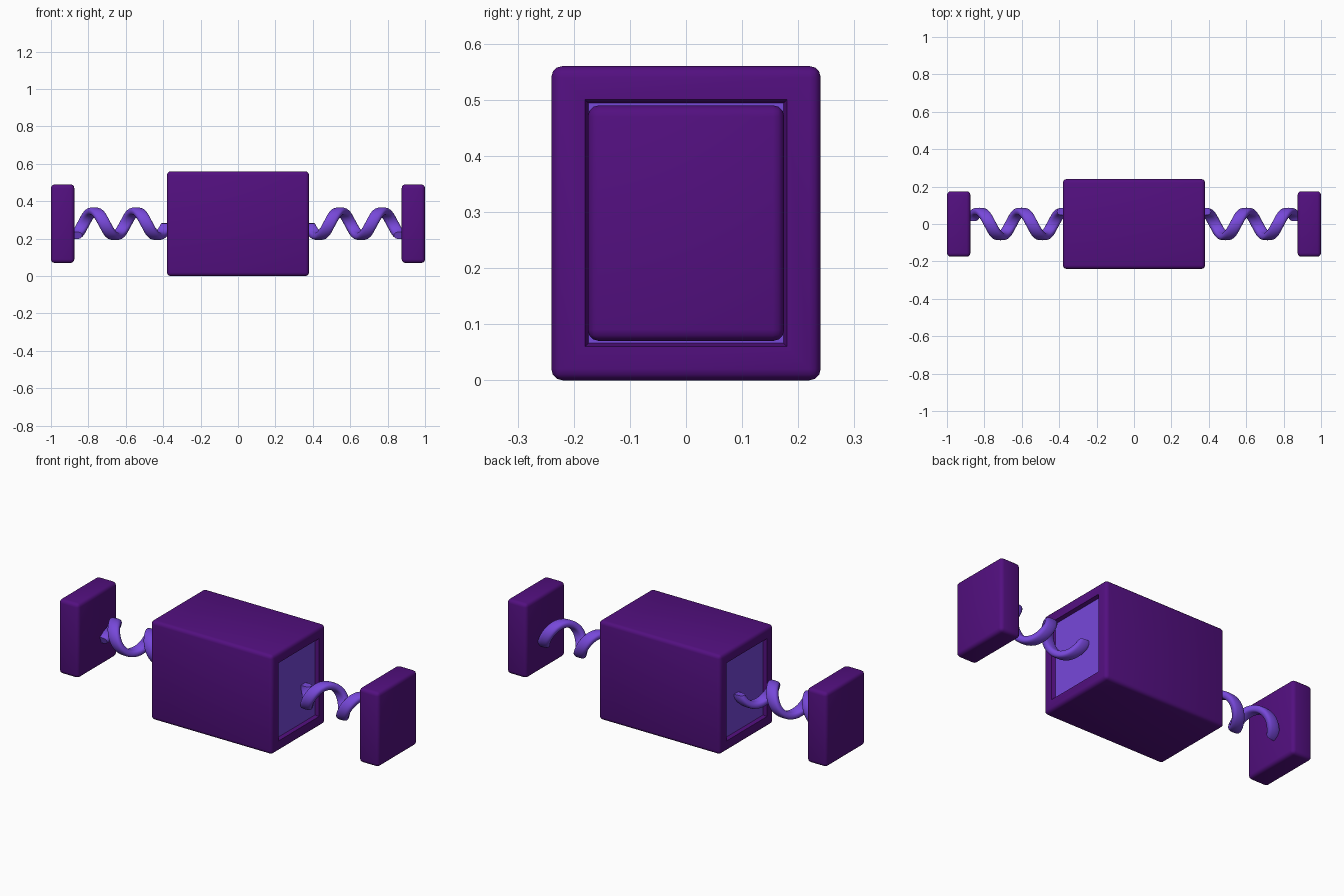
import bpy, bmesh, math
from mathutils import Matrix

if "Cube" in bpy.data.objects:
    bpy.data.objects.remove(bpy.data.objects["Cube"])


def material(name, rgb):
    m = bpy.data.materials.new(name)
    m.diffuse_color = (*rgb, 1)
    m.use_nodes = True
    m.node_tree.nodes["Principled BSDF"].inputs["Base Color"].default_value = m.diffuse_color
    return m


DARK = material("deep_purple", (0.086, 0.005, 0.215))
LIGHT = material("bright_violet", (0.185, 0.065, 0.70))


def finish(bm, name, mats):
    bmesh.ops.recalc_face_normals(bm, faces=bm.faces[:])
    me = bpy.data.meshes.new(name)
    bm.to_mesh(me)
    bm.free()
    for m in mats:
        me.materials.append(m)
    ob = bpy.data.objects.new(name, me)
    bpy.context.collection.objects.link(ob)
    bpy.ops.object.select_all(action='DESELECT')
    ob.select_set(True)
    bpy.context.view_layer.objects.active = ob
    bpy.ops.object.shade_smooth_by_angle(angle=math.radians(40))
    return ob


def rounded_box(center, size, bevel):
    bm = bmesh.new()
    bmesh.ops.create_cube(bm, size=1, matrix=Matrix.Translation(center) @ Matrix.Diagonal((*size, 1)))
    bmesh.ops.bevel(bm, geom=bm.edges[:], offset=bevel, segments=3, profile=0.5, affect='EDGES')
    return bm


# Body: block with a recessed light panel at each end
bm = rounded_box((0, 0, 0.28), (0.76, 0.48, 0.56), 0.02)
bm.normal_update()
ends = [f for f in bm.faces if abs(f.normal.x) > 0.99 and f.calc_area() > 0.1]
bmesh.ops.inset_individual(bm, faces=ends, thickness=0.04, use_even_offset=True)
bmesh.ops.inset_individual(bm, faces=ends, thickness=0.006, depth=-0.02, use_even_offset=True)
for f in ends:
    f.material_index = 1
finish(bm, "body", (DARK, LIGHT))


def spring(side, name):
    """Flat ribbon swept as a helix along x, mirrored by side."""
    bm = bmesh.new()
    steps, n = 120, 16
    x0, x1, pitch = 0.375, 0.87, 0.225
    rings = []
    for i in range(steps + 1):
        x = x0 + (x1 - x0) * i / steps
        t = math.pi / 2 - math.tau * (x - 0.77) / pitch
        ring = []
        for k in range(n):
            a = math.tau * k / n
            c, s = math.cos(a), math.sin(a)
            dx = 0.036 * math.copysign(abs(c) ** 0.7, c)
            r = 0.067 + 0.020 * math.copysign(abs(s) ** 0.7, s)
            ring.append(bm.verts.new((side * (x + dx), r * math.cos(t), 0.28 + r * math.sin(t))))
        rings.append(ring)
    for a, b in zip(rings, rings[1:]):
        for k in range(n):
            j = (k + 1) % n
            bm.faces.new((a[k], a[j], b[j], b[k]))
    bm.faces.new(rings[0])
    bm.faces.new(rings[-1])
    finish(bm, name, (LIGHT,))


# Springs and end plates on both sides
for side, label in ((1, "right"), (-1, "left")):
    spring(side, label + "_spring")
    finish(rounded_box((side * 0.9375, 0, 0.28), (0.125, 0.35, 0.42), 0.02), label + "_end_plate", (DARK,))
